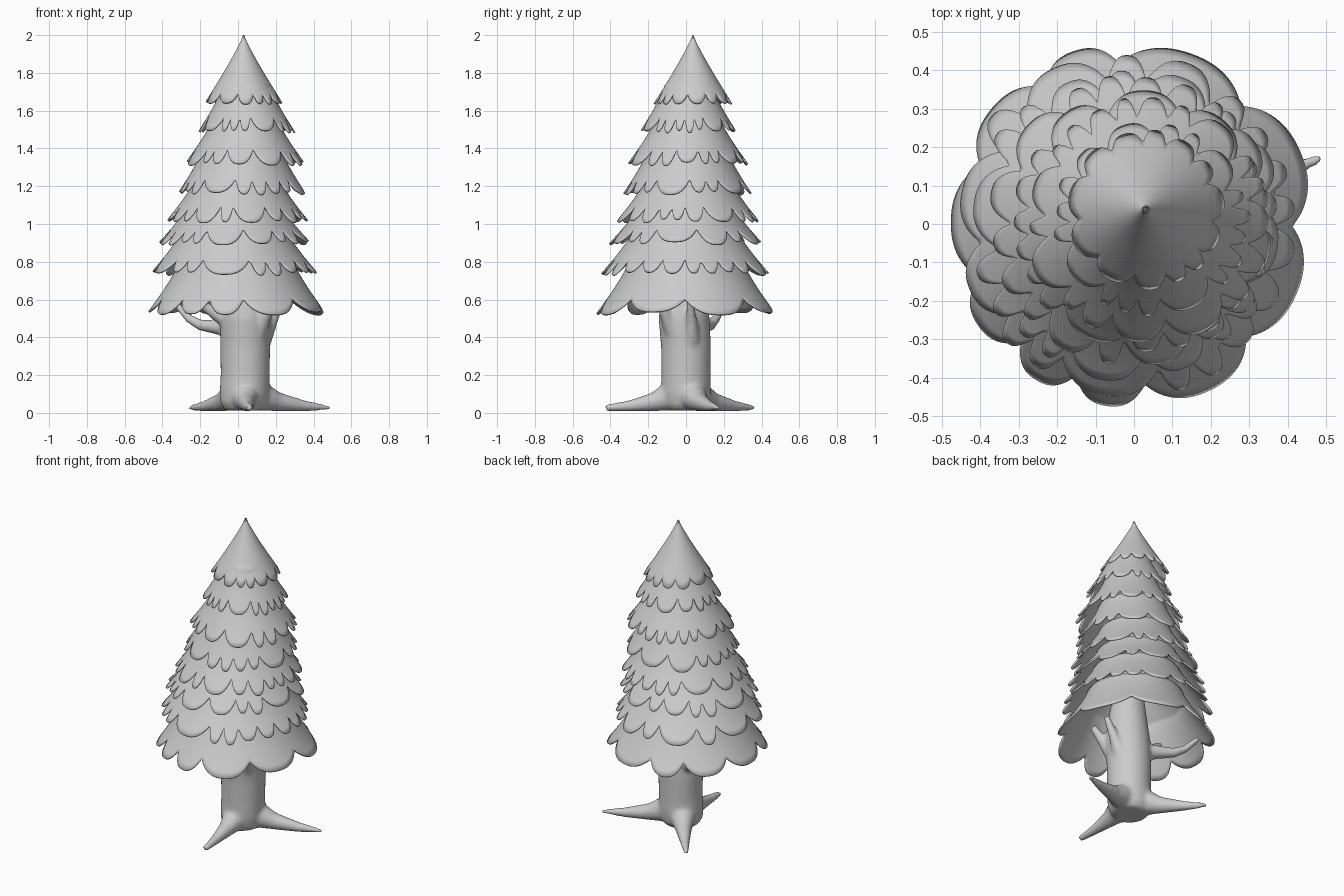
import bpy, bmesh, math, random
from mathutils import Vector

if "Cube" in bpy.data.objects:
    bpy.data.objects.remove(bpy.data.objects["Cube"])

random.seed(7)


def finish(bm, name):
    bmesh.ops.recalc_face_normals(bm, faces=bm.faces[:])
    for f in bm.faces:
        f.smooth = True
    me = bpy.data.meshes.new(name)
    bm.to_mesh(me)
    bm.free()
    ob = bpy.data.objects.new(name, me)
    bpy.context.collection.objects.link(ob)
    return ob


def bridge(bm, rings):
    n = len(rings[0])
    for a, b in zip(rings, rings[1:]):
        for i in range(n):
            j = (i + 1) % n
            bm.faces.new((a[i], a[j], b[j], b[i]))


def tube(bm, path, n=20):
    """Capped tapered tube through (x, y, z, radius) points."""
    pts = [Vector(p[:3]) for p in path]
    rings = []
    for k, p in enumerate(pts):
        d = pts[min(k + 1, len(pts) - 1)] - pts[max(k - 1, 0)]
        q = Vector((0, 0, 1)).rotation_difference(d.normalized())
        r = path[k][3]
        rings.append([bm.verts.new(p + q @ Vector((r * math.cos(a), r * math.sin(a), 0)))
                      for a in (2 * math.pi * i / n for i in range(n))])
    bridge(bm, rings)
    bm.faces.new(rings[0])
    bm.faces.new(rings[-1])


def lobes(n, wide, narrow):
    """Per-angle drop (0..1) of a rim made of irregular rounded tongues."""
    widths = []
    total = 0
    while total < 2 * math.pi - narrow / 2:
        lo = random.choice((wide, narrow, narrow)) * random.uniform(0.8, 1.25)
        widths.append((lo, random.uniform(0.75, 1.0)))
        total += lo
    out, k, start = [], 0, 0.0
    for i in range(n):
        a = total * i / n
        while k < len(widths) - 1 and a > start + widths[k][0]:
            start += widths[k][0]
            k += 1
        u = (a - start) / widths[k][0]
        out.append(widths[k][1] * (1 - abs(2 * u - 1) ** 2.6))
    return out


def skirt(name, c, z0, r0, zb, rb, depth, wide, narrow, cap, n=240, rows=11):
    bm = bmesh.new()
    f = lobes(n, wide, narrow)
    off = random.uniform(0, 6.28)
    rings = []
    angs = [off + 2 * math.pi * i / n for i in range(n)]
    if cap:  # hidden top closing in on the trunk
        rings.append([bm.verts.new((c[0] + .05 * math.cos(a), c[1] + .05 * math.sin(a), z0 + .07))
                      for a in angs])
    for k in range(rows):
        ring = []
        for i, a in enumerate(angs):
            s = k / (rows - 1) * (1 - depth / (z0 - zb) * (1 - f[i]))
            r = r0 + (rb - r0) * s ** (1.25 if cap else 1.12)
            ring.append(bm.verts.new((c[0] + r * math.cos(a), c[1] + r * math.sin(a),
                                      z0 + (zb - z0) * s)))
        rings.append(ring)
    bridge(bm, rings)
    ob = finish(bm, name)
    m = ob.modifiers.new("thickness", 'SOLIDIFY')
    m.thickness = 0.01
    m.offset = -1


# Foliage tiers: centre x, centre y, rim height, rim radius
tiers = [(.03, .037, 1.635, .21), (.045, .012, 1.485, .26), (.037, .01, 1.312, .325),
         (.02, .008, 1.155, .345), (-.003, .01, 1.01, .383), (-.018, 0, .89, .415),
         (-.02, -.004, .73, .453), (-.008, 0, .518, .482)]
for i, (x, y, z, r) in enumerate(tiers):
    if i == 0:
        skirt("foliage_top", (x, y), 2.0, .002, z, r, .055, .6, .33, False)
    else:
        pz, pr = tiers[i - 1][2:]
        skirt(f"foliage_tier_{i + 1}", (x, y), pz + .1, pr * .68 - .017, z, r, .085,
              .75 if i == 7 else .55, .4 if i == 7 else .25, True)

# Trunk, roots and branches fused into one smooth form
bm = bmesh.new()
tube(bm, [(.03, 0, .012, .10), (.03, 0, .05, .125), (.035, 0, .11, .132), (.038, 0, .2, .13),
          (.038, 0, .35, .132), (.04, -.01, .5, .135), (.04, -.01, .7, .11), (.03, 0, 1.0, .06)], 32)
for tx, ty, tr in ((.49, .172, .012), (.06, -.428, .018), (-.255, .362, .014)):
    d = Vector((tx - .03, ty))
    row = [(.03 + d.x * t, d.y * t, z, q) for t, z, q in
           ((.0, .11, .1), (.22, .085, .075), (.4, .058, .05), (.7, .037, .03), (1, .026, tr))]
    tube(bm, row)
tube(bm, [(0, .03, .43, .06), (-.1, .08, .455, .042), (-.2, .13, .465, .03),
          (-.26, .16, .50, .024), (-.33, .2, .58, .018)])
tube(bm, [(0, -.03, .45, .06), (-.08, -.03, .5, .04), (-.17, -.05, .56, .028), (-.25, -.06, .62, .02)])
tube(bm, [(.08, .02, .32, .07), (.14, .03, .40, .045), (.18, .03, .48, .03), (.23, .02, .6, .02)])
tube(bm, [(.09, -.05, .4, .06), (.14, -.1, .5, .035), (.19, -.15, .62, .022)])
trunk = finish(bm, "trunk")
m = trunk.modifiers.new("fuse", 'REMESH')
m.mode = 'VOXEL'
m.voxel_size = 0.011
m.use_smooth_shade = True
m = trunk.modifiers.new("soften", 'SMOOTH')
m.factor = 0.5
m.iterations = 10
